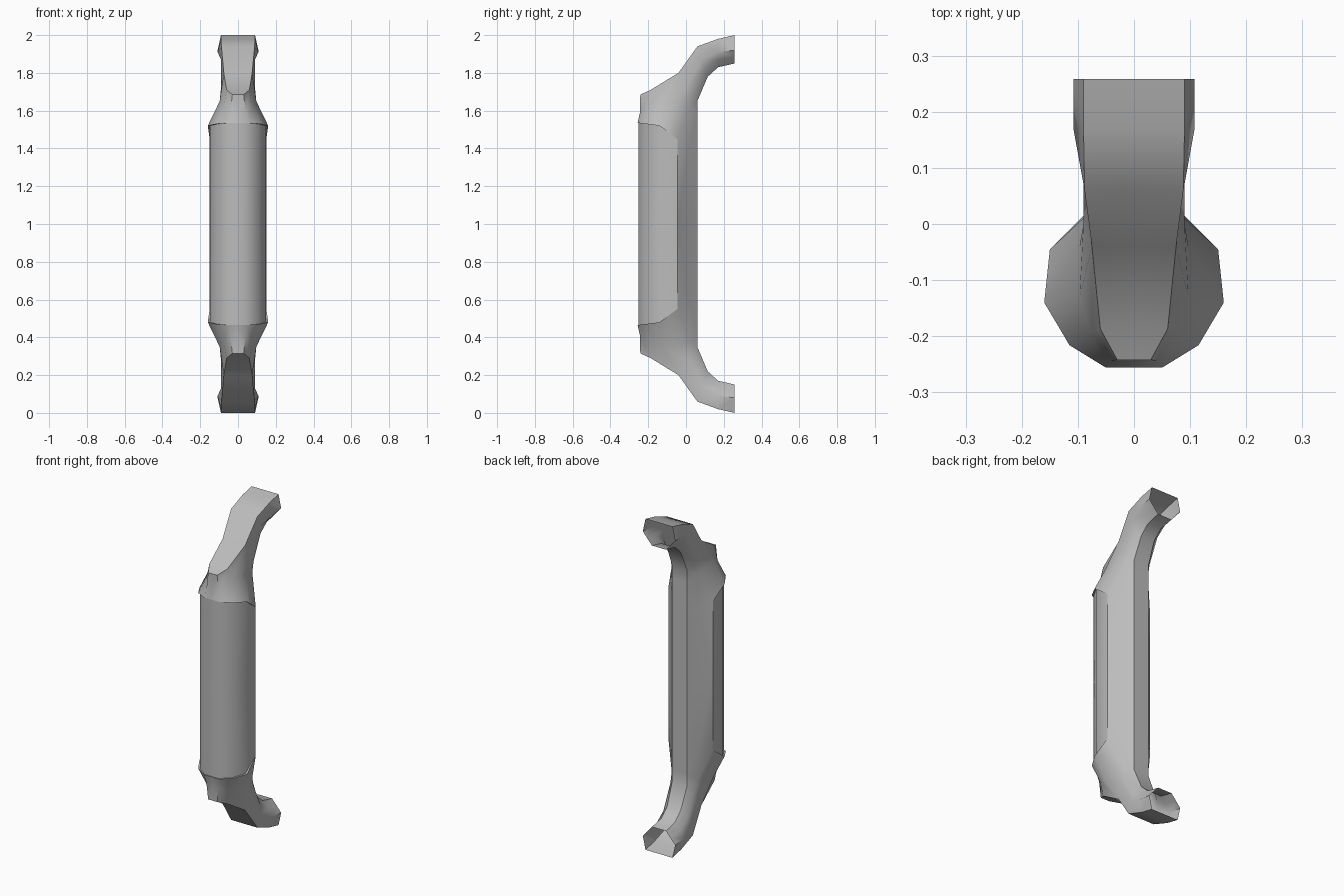
import bpy, bmesh, math

cube = bpy.data.objects.get("Cube")
if cube:
    bpy.data.objects.remove(cube, do_unlink=True)

grey = bpy.data.materials.new("satin_grey")
grey.use_nodes = True
grey.diffuse_color = (0.5, 0.5, 0.5, 1)
grey.node_tree.nodes["Principled BSDF"].inputs["Base Color"].default_value = (0.5, 0.5, 0.5, 1)


def centre(p):
    return (0, p[1], p[2])


def at_middle(ring):
    return [(x, y, 1) for x, y, z in ring]


def build(name, strips):
    """Loft each list of half-rings, then mirror to the left side and the lower half."""
    bm = bmesh.new()
    for rings in strips:
        rows = [[bm.verts.new((x, y, z - 1)) for x, y, z in r] for r in rings]
        for a, b in zip(rows, rows[1:]):
            for i in range(len(a) - 1):
                bm.faces.new((a[i], a[i + 1], b[i + 1], b[i]))
    bmesh.ops.remove_doubles(bm, verts=bm.verts, dist=0.0005)
    mesh = bpy.data.meshes.new(name)
    bm.to_mesh(mesh)
    bm.free()
    mesh.materials.append(grey)
    obj = bpy.data.objects.new(name, mesh)
    bpy.context.collection.objects.link(obj)
    obj.location.z = 1
    mod = obj.modifiers.new("mirror", 'MIRROR')
    mod.use_axis = (True, False, True)
    mod.merge_threshold = 0.0005
    bpy.ops.object.select_all(action='DESELECT')
    obj.select_set(True)
    bpy.context.view_layer.objects.active = obj
    bpy.ops.object.modifier_apply(modifier=mod.name)
    bpy.ops.object.shade_smooth_by_angle(angle=math.radians(38))
    return obj


# Grip outline, slightly inside the collar
grip = [(.047, -.252, 1.535), (.107, -.21, 1.53), (.148, -.14, 1.52), (.147, -.045, 1.45)]
grip = [centre(grip[0])] + grip

# Collar rim and the narrowing neck above it, front to back
rim = [(.05, -.256, 1.535), (.115, -.216, 1.53), (.16, -.14, 1.52), (.15, -.045, 1.45)]
spine = [rim[-1], (.09, .015, 1.42), (.05, .06, 1.42), (0, .06, 1.42)]
neck = [(.04, -.244, 1.59), (.075, -.195, 1.62), (.097, -.13, 1.65), (.097, -.04, 1.64),
        (.085, .015, 1.62), (.05, .06, 1.58)]

# Edge of the flat strip that runs along the outside of the arm
strip = [(.03, -.242, 1.685), (.06, -.187, 1.71), (.075, -.04, 1.80),
         (.088, .06, 1.94), (.09, .17, 1.98), (.09, .258, 2.0)]
shoulder = strip[:3] + [(.09, 0, 1.72), (.08, .035, 1.68), (.05, .06, 1.65)]

# Arm cross-sections, outer edge to inner edge
elbow = [strip[3], (.09, .085, 1.87), (.08, .10, 1.82), (.045, .115, 1.78)]
wrist = [strip[4], (.108, .17, 1.91), (.078, .17, 1.87), (.045, .17, 1.83)]
mouth = [strip[5], (.108, .258, 1.92), (.078, .258, 1.885), (.047, .258, 1.85)]


def closed_back(ring):
    return ring + [centre(ring[-1])]


rim_front = [centre(rim[0])] + rim
rim_full = rim_front + spine[1:]
neck_full = [centre(neck[0])] + closed_back(neck)
shoulder_full = [centre(shoulder[0])] + closed_back(shoulder)

build("grip", [[at_middle(grip), grip]])
build("handle_body", [
    [at_middle(spine), spine],
    [grip, rim_front],
    [rim_full, neck_full, shoulder_full],
    [closed_back(r) for r in (shoulder[2:], elbow, wrist, mouth)],
    [[centre(p), p] for p in strip],
])
